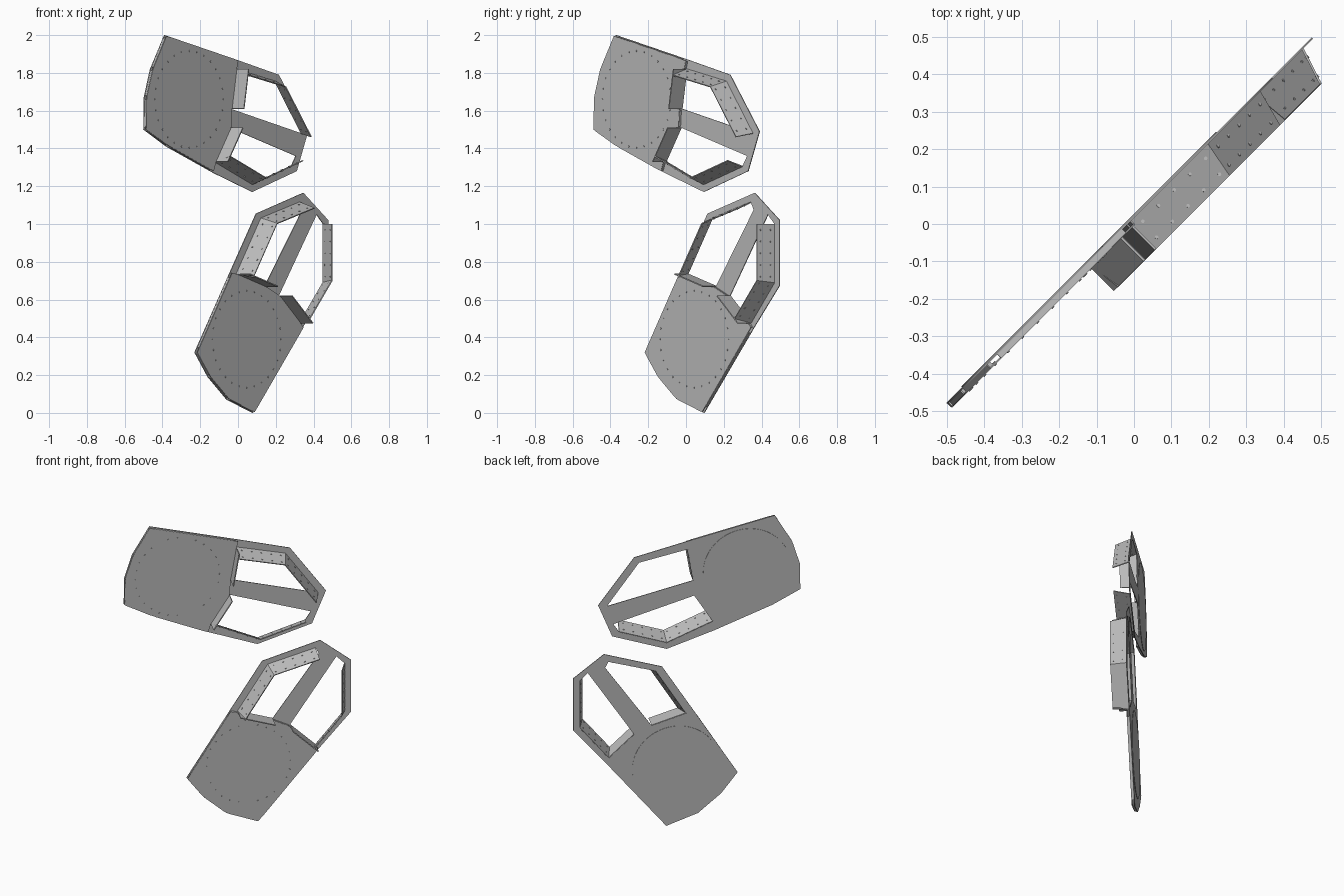
import bpy, bmesh, math
from mathutils import Matrix, Vector

cube = bpy.data.objects.get("Cube")
if cube:
    bpy.data.objects.remove(cube, do_unlink=True)

R2 = math.sqrt(2)
# Panel frame: local X runs along the diagonal, local Y is up, local Z is the panel normal
FRAME = Matrix(((1 / R2, 0, 1 / R2, 0), (1 / R2, 0, -1 / R2, 0), (0, 1, 0, 0), (0, 0, 0, 1)))
BACK, SKIN, WALL_TOP = -0.014, 0.001, 0.088

grey = bpy.data.materials.new("plain grey")
grey.use_nodes = True
grey.diffuse_color = (0.5, 0.5, 0.5, 1)
grey.node_tree.nodes["Principled BSDF"].inputs["Base Color"].default_value = (0.5, 0.5, 0.5, 1)


def add(name, mesh):
    mesh.materials.clear()
    mesh.materials.append(grey)
    ob = bpy.data.objects.new(name, mesh)
    ob.matrix_world = FRAME
    bpy.context.collection.objects.link(ob)
    return ob


def local(points):
    return [Vector((a * R2, z)) for a, z in points]


def sheet(name, loops, depth, thick):
    """Flat plate; every loop after the first is a hole."""
    curve = bpy.data.curves.new(name, 'CURVE')
    curve.dimensions, curve.fill_mode, curve.extrude = '2D', 'BOTH', thick / 2
    for loop in loops:
        spline = curve.splines.new('POLY')
        spline.points.add(len(loop) - 1)
        for pt, co in zip(spline.points, loop):
            pt.co = (co.x, co.y, 0, 1)
        spline.use_cyclic_u = True
    tmp = bpy.data.objects.new(name + "_outline", curve)
    mesh = bpy.data.meshes.new_from_object(tmp)
    bpy.data.objects.remove(tmp)
    mesh.transform(Matrix.Translation((0, 0, depth)))
    return add(name, mesh)


def inward(path, i, centre):
    """Mitred offset direction at point i, pointing at the opening centre."""
    normals = []
    for j in (i - 1, i):
        if 0 <= j < len(path) - 1:
            e = (path[j + 1] - path[j]).normalized()
            n = Vector((-e.y, e.x))
            normals.append(n if n.dot(centre - path[j]) > 0 else -n)
    m = sum(normals, Vector((0, 0))).normalized()
    return m / m.dot(normals[0])


def ribbon(name, path, low, high, taper=0.0, centre=Vector((0, 0)), thick=0.006):
    bm = bmesh.new()
    rows = []
    for i, p in enumerate(path):
        q = p + inward(path, i, centre) * taper
        rows.append((bm.verts.new((p.x, p.y, low)), bm.verts.new((q.x, q.y, high))))
    for r, s in zip(rows, rows[1:]):
        bm.faces.new((r[0], s[0], s[1], r[1]))
    mesh = bpy.data.meshes.new(name)
    bm.to_mesh(mesh)
    bm.free()
    ob = add(name, mesh)
    mod = ob.modifiers.new("thickness", 'SOLIDIFY')
    mod.thickness, mod.offset = thick, 0
    return ob


def bolts(name, spots):
    """Small round heads at (position, axis) pairs."""
    bm = bmesh.new()
    for pos, axis in spots:
        turn = Vector((0, 0, 1)).rotation_difference(axis).to_matrix().to_4x4()
        bmesh.ops.create_cone(bm, cap_ends=True, segments=8, radius1=0.005, radius2=0.004,
                              depth=0.01, matrix=Matrix.Translation(pos) @ turn)
    mesh = bpy.data.meshes.new(name)
    bm.to_mesh(mesh)
    bm.free()
    add(name, mesh)


def circle(centre, radius, count):
    return [centre + radius * Vector((math.cos(t), math.sin(t)))
            for t in (2 * math.pi * k / count for k in range(count))]


def panel(name, outline, openings, skin, disc_centre):
    outline, skin = local(outline), local(skin)
    openings = [local(o) for o in openings]
    centre = local([disc_centre])[0]
    # Back plate with its two openings, front skin and round cover
    sheet(name + "_frame", [outline] + openings, BACK, 0.005)
    sheet(name + "_front_skin", [skin], SKIN, 0.004)
    sheet(name + "_round_cover", [circle(centre, 0.266, 64)], BACK - 0.003, 0.004)
    # Rim strips between the two skins, with a gap at each corner
    for k, p in enumerate(skin):
        q = skin[(k + 1) % len(skin)]
        ribbon(f"{name}_rim_{k}", [p.lerp(q, 0.06), p.lerp(q, 0.94)], BACK, SKIN, thick=0.004)
    heads = [(c.to_3d() + Vector((0, 0, SKIN)), Vector((0, 0, 1))) for c in circle(centre, 0.256, 28)]
    # Walls: upright beside the skin, leaning inward around the outside
    for k, o in enumerate(openings):
        mid = sum(o, Vector((0, 0))) / len(o)
        ribbon(f"{name}_bulkhead_{k}", o[:2], BACK, WALL_TOP)
        outer = o[1:4]
        ribbon(f"{name}_outer_wall_{k}", outer, BACK, WALL_TOP, 0.033, mid)
        for p, q in zip(outer, outer[1:]):
            n = inward([p, q], 0, mid)
            for f in (0.1, 0.3, 0.5, 0.7, 0.9):
                for h in (0.25, 0.8):
                    pos = (p.lerp(q, f) + n * 0.033 * h).to_3d()
                    pos.z = BACK + h * (WALL_TOP - BACK)
                    heads.append((pos, n.to_3d()))
    bolts(name + "_bolts", heads)


panel("upper_panel",
      [(-.38, 2.0), (0, 1.87), (.225, 1.79), (.38, 1.49), (.32, 1.28), (.085, 1.17),
       (-.12, 1.27), (-.37, 1.41), (-.49, 1.5), (-.488, 1.67), (-.455, 1.82)],
      [[(-.03, 1.61), (-.005, 1.82), (.205, 1.755), (.345, 1.48)],
       [(-.035, 1.51), (-.115, 1.33), (.085, 1.21), (.29, 1.305), (.315, 1.36)]],
      [(-.38, 1.995), (0, 1.865), (-.008, 1.82), (-.033, 1.61), (-.038, 1.51), (-.118, 1.33),
       (-.13, 1.28), (-.37, 1.415), (-.488, 1.5), (-.485, 1.67), (-.452, 1.82)],
      (-.26, 1.66))

panel("lower_panel",
      [(.355, 1.165), (.487, 1.02), (.487, .675), (.35, .45), (.087, 0), (-.05, .07),
       (-.15, .19), (-.22, .32), (-.035, .74), (.105, 1.055)],
      [[(.15, .67), (0, .735), (.13, 1.03), (.335, 1.115), (.35, 1.075)],
       [(.225, .62), (.335, .475), (.46, .69), (.46, 1.0), (.425, 1.05)]],
      [(-.033, .74), (-.003, .732), (.147, .667), (.222, .617), (.332, .472), (.345, .452),
       (.087, .005), (-.05, .075), (-.148, .193), (-.217, .32)],
      (.045, .39))
